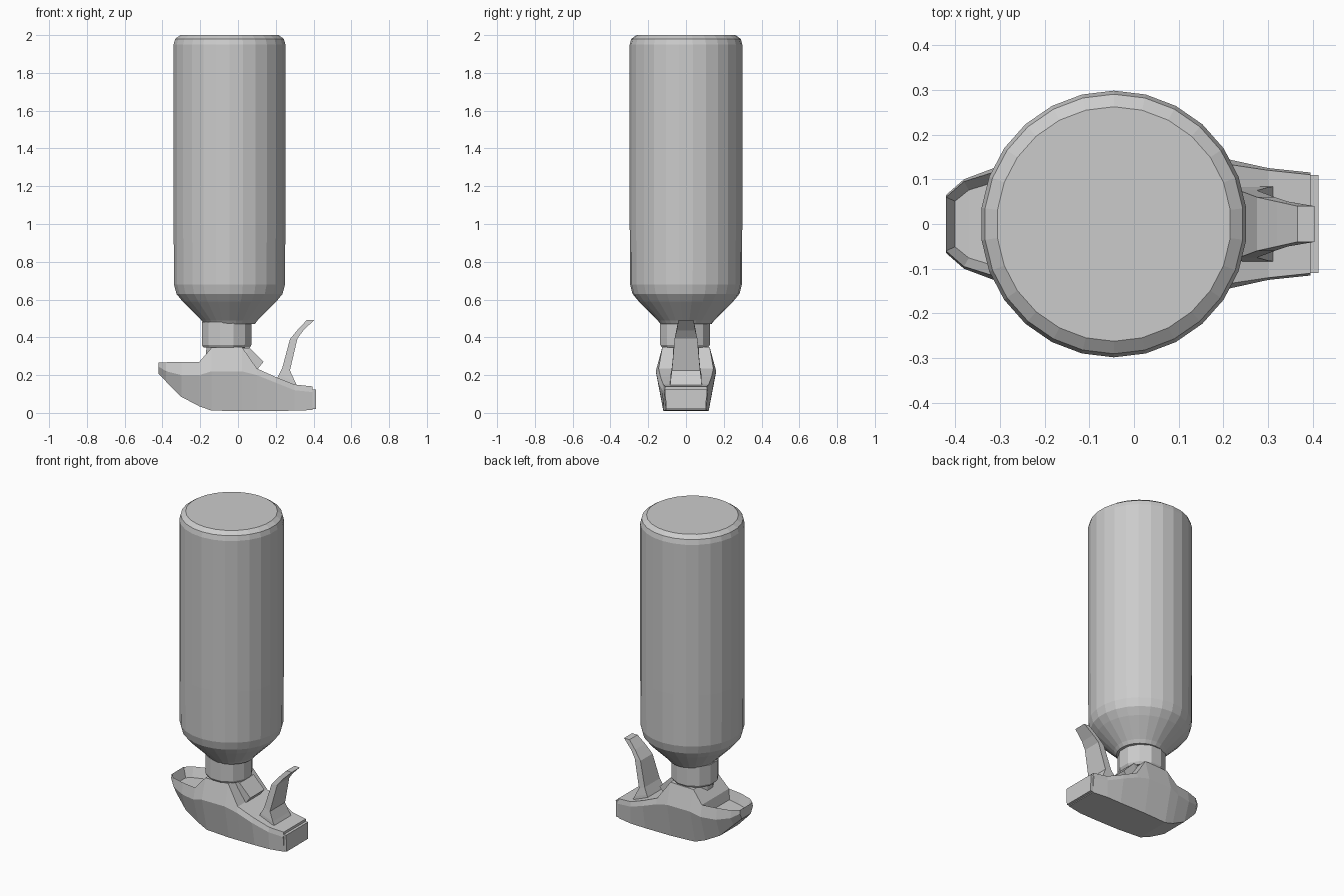
import bpy, bmesh, math
from mathutils import Vector

if "Cube" in bpy.data.objects:
    bpy.data.objects.remove(bpy.data.objects["Cube"])


def finish(name, bm):
    bmesh.ops.recalc_face_normals(bm, faces=bm.faces)
    me = bpy.data.meshes.new(name)
    bm.to_mesh(me)
    bm.free()
    ob = bpy.data.objects.new(name, me)
    bpy.context.collection.objects.link(ob)
    return ob


def loft(rings):
    """Skin closed rings of equal length and cap both ends."""
    bm = bmesh.new()
    vs = [[bm.verts.new(p) for p in r] for r in rings]
    n = len(rings[0])
    for a, b in zip(vs, vs[1:]):
        for i in range(n):
            j = (i + 1) % n
            bm.faces.new((a[i], a[j], b[j], b[i]))
    bm.faces.new(vs[0])
    bm.faces.new(vs[-1])
    return bm


def lathe(name, cx, cy, profile, sides):
    rings = []
    for r, z in profile:
        rings.append([(cx + r * math.cos(2 * math.pi * (i + .5) / sides),
                       cy + r * math.sin(2 * math.pi * (i + .5) / sides), z)
                      for i in range(sides)])
    return finish(name, loft(rings))


def strip(name, rows):
    """Bar with rows of (x1, z1, x2, z2, half width)."""
    return finish(name, loft([[(x1, -w, z1), (x1, w, z1), (x2, w, z2), (x2, -w, z2)]
                              for x1, z1, x2, z2, w in rows]))


# Upturned bottle
lathe("bottle", -0.045, 0, [(.135, .47), (.15, .49), (.25, .59), (.283, .63), (.296, .68),
                            (.298, 1.0), (.298, 1.95), (.29, 1.98), (.262, 2.0)], 26)

# Screw collar and the neck below it
lathe("collar", -0.06, -0.005, [(.126, .345), (.136, .36), (.136, .48)], 12)
lathe("neck", -0.065, 0, [(.115, .2), (.105, .36)], 12)

# Spray head housing: x, bottom z, middle z, top z, then matching half widths
stations = [
    (-.42, .205, .245, .268, .045, .065, .06),
    (-.38, .165, .22, .268, .07, .10, .095),
    (-.30, .085, .20, .27, .09, .13, .12),
    (-.205, .035, .20, .27, .10, .15, .135),
    (-.14, .012, .22, .345, .11, .16, .125),
    (.02, .01, .22, .35, .12, .16, .125),
    (.10, .01, .20, .235, .12, .155, .145),
    (.20, .01, .16, .19, .12, .147, .135),
    (.30, .012, .12, .15, .12, .125, .12),
    (.395, .015, .11, .14, .105, .115, .11),
]
rings = [[(x, -wb, zb), (x, -wm, zm), (x, -wt, zt), (x, wt, zt), (x, wm, zm), (x, wb, zb)]
         for x, zb, zm, zt, wb, wm, wt in stations]
bm = loft(rings)
bmesh.ops.recalc_face_normals(bm, faces=bm.faces)
# Hollow behind the collar
top = [f for f in bm.faces if f.normal.z > .9 and f.calc_center_median().x < -.2]
bmesh.ops.inset_region(bm, faces=top, thickness=.022)
for v in {v for f in top for v in f.verts}:
    v.co.z -= .06
finish("spray_head", bm)

# Nozzle plate
strip("nozzle", [(.38, .02, .412, .02, .105), (.38, .125, .412, .125, .11)])

# Pump barrel sloping towards the trigger
strip("pump", [(-.03, .34, -.06, .22, .06), (.06, .345, .0, .2, .07), (.135, .27, .09, .215, .07)])

# Trigger lever
strip("trigger", [(.19, .15, .32, .13, .085), (.215, .20, .30, .17, .082),
                  (.235, .24, .275, .225, .075), (.275, .39, .315, .395, .06),
                  (.32, .445, .345, .435, .05), (.365, .492, .403, .492, .04)])
